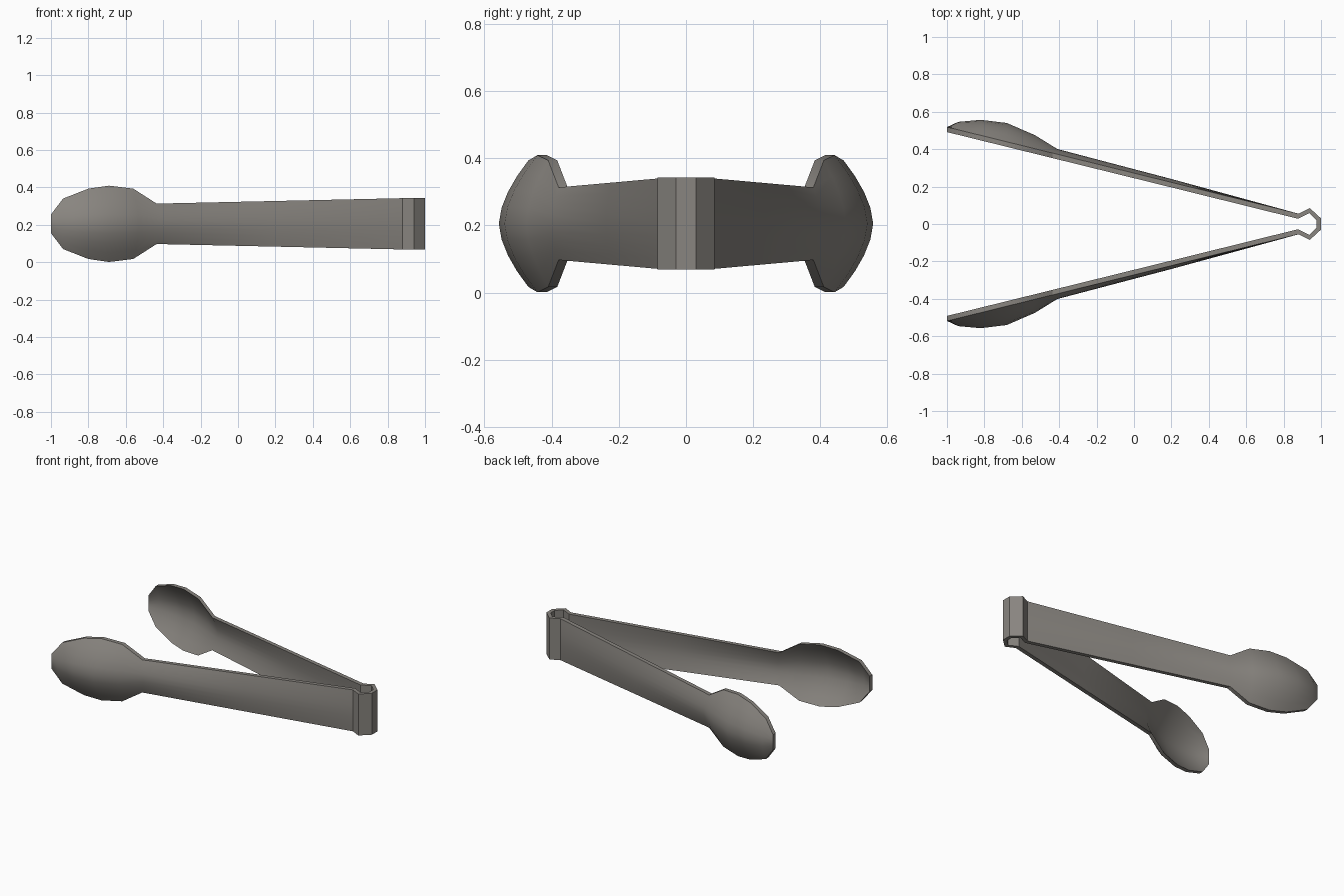
import bpy, bmesh
from mathutils import Vector

if "Cube" in bpy.data.objects:
    bpy.data.objects.remove(bpy.data.objects["Cube"])

ZC = 0.205                                   # mid height of the strip
COLS = [-1, -0.75, -0.5, -0.25, 0, 0.25, 0.5, 0.75, 1]


def rim(x, y0):
    """y of the straight rim line at x."""
    return y0 + 0.2465 * (0.88 - x)


# Spoon and arm stations: rim x, half height, outer ridge (x, y)
arm = [(-1.0, 0.05, None),
       (-0.935, 0.135, (-0.94, 0.546)),
       (-0.80, 0.188, (-0.82, 0.557)),
       (-0.69, 0.204, (-0.68, 0.540)),
       (-0.56, 0.188, (-0.53, 0.475)),
       (-0.435, 0.108, (-0.41, 0.401)),
       (0.2, 0.122, (0.21, 0.238))]

rows = []                                    # outer rim, inner rim, bulge, half height
for x, h, ridge in arm:
    o, i = Vector((x, rim(x, 0.055))), Vector((x, rim(x, 0.028)))
    bulge = Vector(ridge) - o if ridge else Vector((0, 0))
    rows.append((o, i, bulge, h))

# Spring loop stations: outer and inner points
for o, i in [((0.88, 0.055), (0.877, 0.028)),
             ((0.94, 0.085), (0.937, 0.058)),
             ((1.0, 0.03), (0.976, 0.02))]:
    rows.append((Vector(o), Vector(i), Vector((0, 0)), 0.137))

# Second arm is the mirror of the first
flip = lambda v: Vector((v.x, -v.y))
rows += [(flip(o), flip(i), flip(b), h) for o, i, b, h in reversed(rows)]

# Skin the strip: outer sheet, inner sheet, then the edges
bm = bmesh.new()
outer, inner = [], []
for o, i, b, h in rows:
    for sheet, base in ((outer, o), (inner, i)):
        line = []
        for t in COLS:
            p = base + b * (1 - abs(t) ** 1.7)
            line.append(bm.verts.new((p.x, p.y, ZC + h * t)))
        sheet.append(line)

n, m = len(rows), len(COLS)
for r in range(n - 1):
    for c in range(m - 1):
        for s in (outer, inner):
            bm.faces.new((s[r][c], s[r + 1][c], s[r + 1][c + 1], s[r][c + 1]))
    for c in (0, m - 1):
        bm.faces.new((outer[r][c], outer[r + 1][c], inner[r + 1][c], inner[r][c]))
for r in (0, n - 1):
    for c in range(m - 1):
        bm.faces.new((outer[r][c], outer[r][c + 1], inner[r][c + 1], inner[r][c]))
bmesh.ops.recalc_face_normals(bm, faces=bm.faces)

mesh = bpy.data.meshes.new("tongs")
bm.to_mesh(mesh)
bm.free()
mat = bpy.data.materials.new("warm grey metal")
mat.diffuse_color = (0.25, 0.235, 0.215, 1)
mat.use_nodes = True
mat.node_tree.nodes["Principled BSDF"].inputs["Base Color"].default_value = mat.diffuse_color
mesh.materials.append(mat)
tongs = bpy.data.objects.new("tongs", mesh)
bpy.context.collection.objects.link(tongs)
bpy.context.view_layer.objects.active = tongs
tongs.select_set(True)
bpy.ops.object.shade_smooth_by_angle(angle=0.55)
